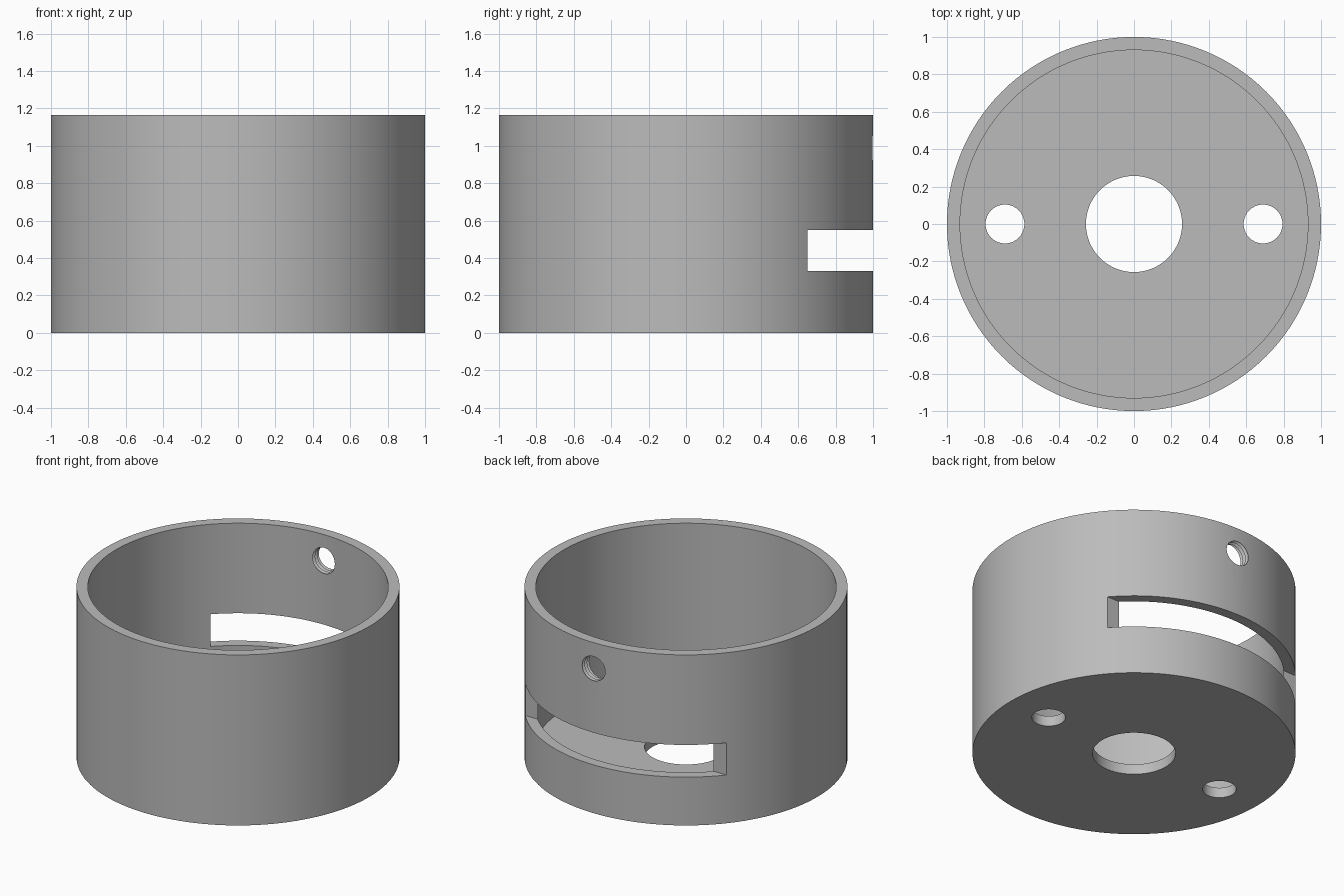
import bpy, bmesh, math
from mathutils import Matrix

cube = bpy.data.objects.get("Cube")
if cube:
    bpy.data.objects.remove(cube, do_unlink=True)

HEIGHT, WALL, FLOOR = 1.165, 0.07, 0.07

grey = bpy.data.materials.new("plain grey")
grey.use_nodes = True
colour = (0.5, 0.5, 0.5, 1)
grey.diffuse_color = colour
grey.node_tree.nodes["Principled BSDF"].inputs["Base Color"].default_value = colour


def lathe(name, profile, segments, matrix=Matrix()):
    """Closed solid turned around z from (radius, height) points."""
    bm = bmesh.new()
    rings = []
    for r, z in profile:
        rings.append([bm.verts.new((r * math.cos(a), r * math.sin(a), z))
                      for a in (math.tau * i / segments for i in range(segments))])
    for low, high in zip(rings, rings[1:]):
        for i in range(segments):
            j = (i + 1) % segments
            bm.faces.new((low[i], low[j], high[j], high[i]))
    bm.faces.new(rings[0][::-1])
    bm.faces.new(rings[-1])
    bm.transform(matrix)
    bmesh.ops.recalc_face_normals(bm, faces=bm.faces)
    return finish(name, bm)


def finish(name, bm):
    mesh = bpy.data.meshes.new(name)
    bm.to_mesh(mesh)
    bm.free()
    mesh.materials.append(grey)
    obj = bpy.data.objects.new(name, mesh)
    bpy.context.collection.objects.link(obj)
    return obj


# Open cup: outer wall, rim, inner wall and floor
cup = lathe("round_housing", [(1, 0), (1, HEIGHT), (1 - WALL, HEIGHT), (1 - WALL, FLOOR)], 128)

# Floor holes: one in the centre and one on each side
cutters = []
for name, x, r, n in (("centre_hole", 0, 0.257, 64),
                      ("left_hole", 0.69, 0.104, 40),
                      ("right_hole", -0.69, 0.104, 40)):
    cutters.append(lathe(name, [(r, -0.1), (r, 0.2)], n, Matrix.Translation((x, 0, 0))))

# Straight slot across the back wall
bm = bmesh.new()
bmesh.ops.create_cube(bm, size=1, matrix=Matrix.Translation((0, 0.95, 0.44))
                      @ Matrix.Diagonal((2.2, 0.6, 0.22, 1)))
cutters.append(finish("back_slot", bm))

# Ridged screw hole high in the back wall
ridges = [(0.098 if i % 2 else 0.082, 0.85 + 0.0125 * i) for i in range(17)]
place = Matrix.Translation((0, 0, 0.988)) @ Matrix.Rotation(-math.pi / 2, 4, "X")
cutters.append(lathe("screw_hole", ridges, 32, place))

# Cut everything, then bake the result
for cutter in cutters:
    cutter.hide_render = True
    cut = cup.modifiers.new(cutter.name, "BOOLEAN")
    cut.operation, cut.solver, cut.object = "DIFFERENCE", "EXACT", cutter

bpy.ops.object.select_all(action="DESELECT")
cup.select_set(True)
bpy.context.view_layer.objects.active = cup
for name in [m.name for m in cup.modifiers]:
    bpy.ops.object.modifier_apply(modifier=name)
for cutter in cutters:
    bpy.data.objects.remove(cutter, do_unlink=True)

bpy.ops.object.shade_smooth_by_angle(angle=math.radians(30))
